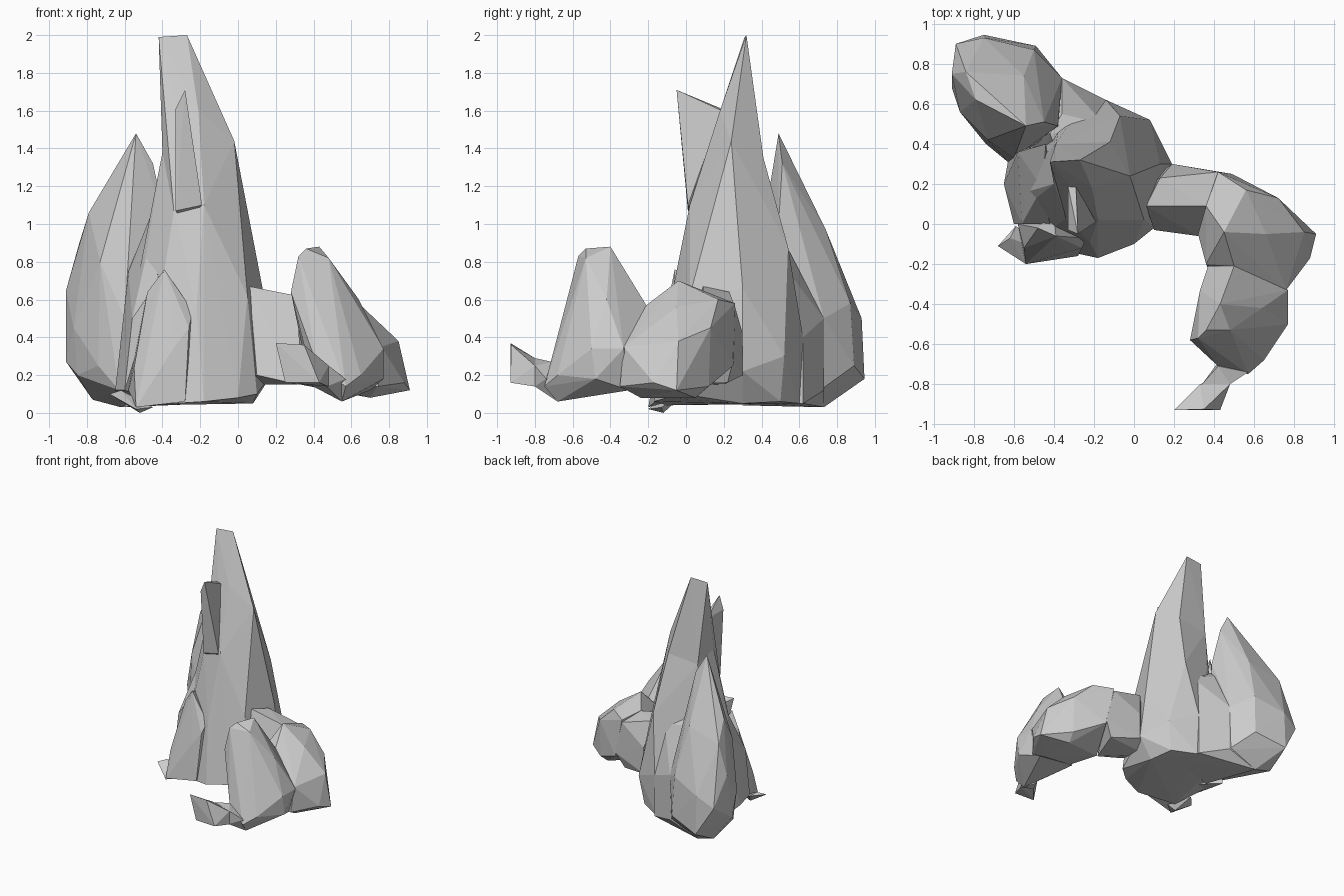
import bpy, bmesh


def rock(name, *corners):
    """Faceted boulder: the convex skin around a handful of corner points."""
    bm = bmesh.new()
    for c in corners:
        bm.verts.new(c)
    bmesh.ops.convex_hull(bm, input=bm.verts)
    bmesh.ops.delete(bm, geom=[v for v in bm.verts if not v.link_faces], context='VERTS')
    bmesh.ops.recalc_face_normals(bm, faces=bm.faces)
    mesh = bpy.data.meshes.new(name)
    bm.to_mesh(mesh)
    bm.free()
    obj = bpy.data.objects.new(name, mesh)
    bpy.context.collection.objects.link(obj)
    return obj


# Narrow top of the tall spire
rock("spire_top",
     (-.42, .31, 1.99), (-.27, .32, 2.0), (-.02, .24, 1.44), (-.40, .20, 1.38),
     (-.21, .18, 1.60), (-.18, .02, 1.10), (-.34, .03, 1.07), (-.15, .34, 1.58),
     (-.39, .34, 1.60), (-.39, .40, 1.32), (-.12, .41, 1.35))

# Broad body of the spire
rock("spire_body",
     (-.02, .24, 1.44), (-.40, .20, 1.38), (-.18, .02, 1.10), (-.34, .03, 1.07),
     (-.39, .40, 1.32), (-.12, .41, 1.35),
     (-.07, .54, .88), (-.34, .48, .95), (.13, .30, .66), (.05, .02, .62),
     (-.22, -.09, .55), (-.50, .12, .75), (-.57, .15, .50), (.08, .52, .30),
     (-.14, .62, .40), (.19, .30, .22), (.10, -.02, .10), (.0, -.10, .08),
     (-.18, -.17, .06), (-.50, -.10, .04), (-.60, .20, .10), (.08, .30, .05),
     (.04, .50, .06), (-.14, .60, .05), (-.36, .58, .05))

# Thin shard leaning off the front of the spire
rock("front_shard",
     (-.28, -.05, 1.71), (-.33, -.03, 1.61), (-.33, .19, 1.61),
     (-.29, .19, 1.60), (-.33, .01, 1.07), (-.19, .01, 1.10), (-.28, .10, 1.0))

# Second peak at the back left
rock("left_peak",
     (-.54, .49, 1.48), (-.45, .51, 1.32), (-.62, .54, 1.27), (-.79, .62, 1.06),
     (-.55, .74, .97), (-.84, .76, .90), (-.91, .75, .65), (-.91, .68, .27),
     (-.89, .90, .42), (-.75, .93, .50), (-.75, .945, .18), (-.49, .89, .25),
     (-.50, .87, .58), (-.36, .73, .50), (-.36, .71, .12), (-.38, .49, 1.0),
     (-.54, .42, .95), (-.73, .42, .80), (-.74, .40, .25), (-.87, .56, .45),
     (-.85, .58, .2), (-.77, .73, .07), (-.62, .73, .03), (-.63, .31, .12),
     (-.60, .33, .50), (-.36, .48, .05))

# Saddle closing the gap between both peaks at the back
rock("saddle_rock",
     (-.36, .73, .50), (-.36, .73, .12), (-.14, .62, .40), (-.14, .62, .05),
     (-.36, .55, .85), (-.15, .50, .80), (-.42, .45, .95), (-.40, .40, .95),
     (-.62, .73, .03), (-.48, .30, .04), (-.15, .40, .05))

# Low rock filling the left side
rock("left_filler",
     (-.46, .18, .95), (-.44, .40, 1.1), (-.57, .20, .60), (-.58, .36, .75),
     (-.65, .20, .12), (-.63, .31, .12), (-.60, .0, .12),
     (-.56, .0, .50), (-.42, .0, .70), (-.40, .20, .05), (-.60, .36, .06))

# Small slab against the front with a pointed top
rock("front_slab",
     (-.39, -.06, .76), (-.48, -.02, .64), (-.24, -.07, .54), (-.43, -.12, .35),
     (-.33, -.14, .36), (-.26, -.12, .45), (-.55, -.12, .24), (-.54, -.20, .03),
     (-.28, -.16, .06), (-.58, .0, .12), (-.40, .06, .70), (-.30, .05, .10))

# Chip at the foot of the slab
rock("ground_chip",
     (-.68, -.11, .10), (-.62, -.07, .12), (-.54, -.20, .02), (-.59, -.01, .10),
     (-.61, -.11, .07), (-.52, -.12, .0), (-.45, -.13, .03))

# Bridge rock from the spire to the right boulders
rock("bridge_rock",
     (.06, .09, .67), (.13, .23, .64), (.36, .09, .61), (.10, -.03, .20),
     (.32, -.06, .15), (.19, .30, .20), (.19, .30, .42), (.42, .26, .56),
     (.49, .25, .28), (.42, .22, .16), (.05, .20, .15), (.10, .05, .18))

# Right boulder
rock("right_boulder",
     (.36, .09, .61), (.42, .26, .58), (.56, .17, .60), (.45, -.04, .70),
     (.49, .25, .25), (.72, .13, .45), (.72, .12, .14), (.66, -.05, .56),
     (.85, -.04, .38), (.91, -.05, .12), (.88, -.17, .16), (.76, -.33, .35),
     (.50, -.21, .57), (.36, -.20, .50), (.32, -.05, .45), (.33, -.06, .15),
     (.40, -.30, .15), (.70, -.24, .08), (.70, .05, .08), (.74, -.35, .14))

# Pointed front right rock
rock("front_right_rock",
     (.36, -.53, .87), (.43, -.40, .88), (.32, -.57, .83), (.48, -.53, .82),
     (.28, -.58, .64), (.33, -.33, .60), (.37, -.21, .50), (.50, -.21, .57),
     (.64, -.42, .60), (.77, -.33, .34), (.77, -.50, .34), (.77, -.48, .18),
     (.65, -.68, .20), (.57, -.75, .14), (.42, -.71, .25), (.36, -.62, .32),
     (.55, -.68, .06), (.45, -.54, .12), (.38, -.30, .15), (.70, -.30, .12))

# Low tail at the very front
rock("front_tail",
     (.20, -.93, .37), (.35, -.925, .36), (.33, -.80, .29), (.25, -.92, .16),
     (.43, -.93, .16), (.48, -.80, .25), (.48, -.80, .14), (.36, -.79, .16))
rock("tail_link",
     (.42, -.71, .27), (.34, -.80, .29), (.48, -.80, .25), (.47, -.80, .14),
     (.57, -.74, .18), (.55, -.68, .06), (.36, -.79, .16), (.45, -.65, .12))
